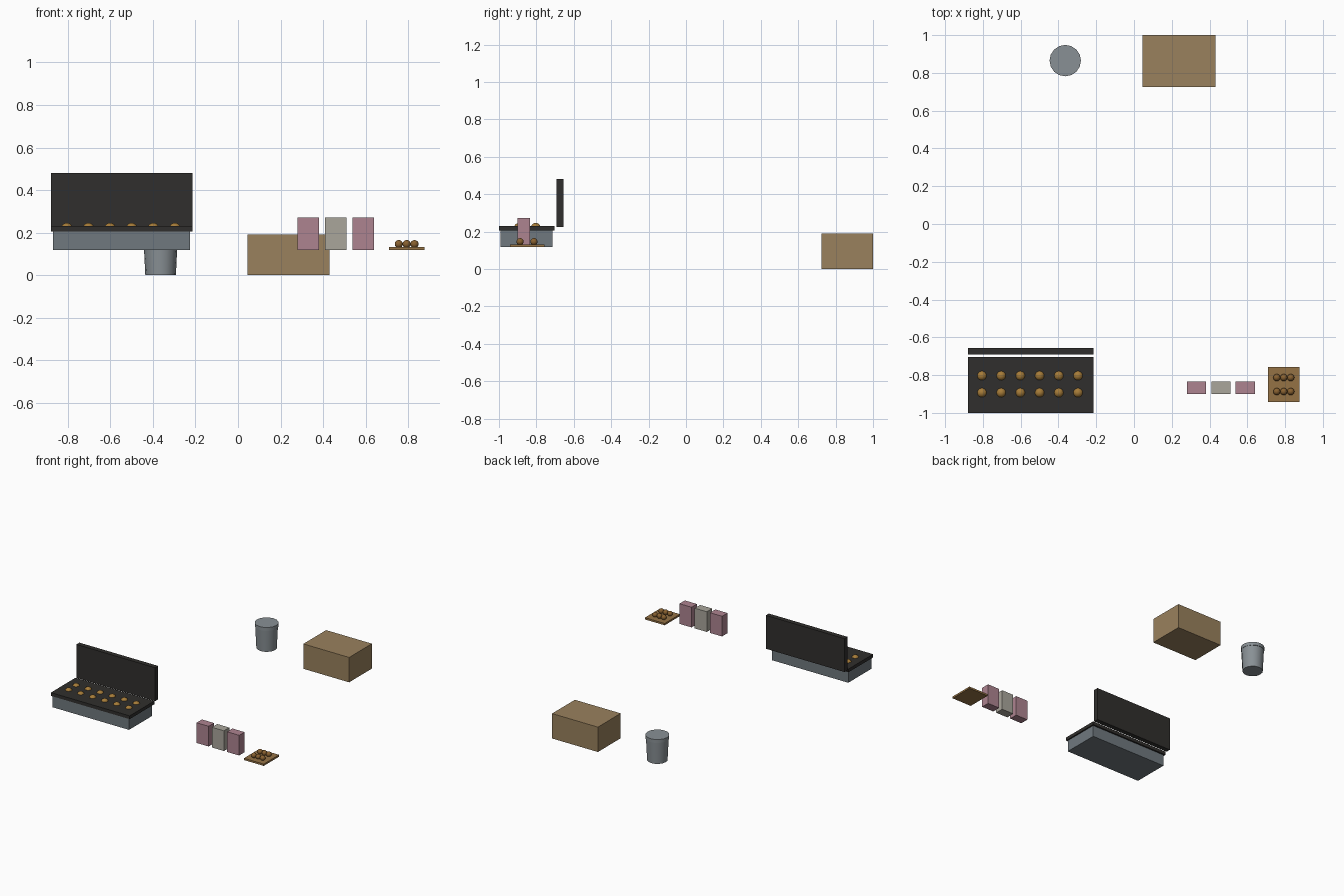
import bpy
from math import radians

if "Cube" in bpy.data.objects:
    bpy.data.objects.remove(bpy.data.objects["Cube"])


def material(name, rgb):
    m = bpy.data.materials.new(name)
    m.diffuse_color = (*rgb, 1)
    m.use_nodes = True
    m.node_tree.nodes["Principled BSDF"].inputs["Base Color"].default_value = m.diffuse_color
    return m


BLACK = material("black_iron", (0.03, 0.028, 0.026))
STEEL = material("steel", (0.16, 0.19, 0.21))
GREY = material("bin_grey", (0.25, 0.28, 0.30))
CARD = material("cardboard", (0.32, 0.22, 0.11))
PINK = material("pink", (0.42, 0.23, 0.28))
CREAM = material("cream", (0.40, 0.38, 0.33))
WOOD = material("wood", (0.30, 0.17, 0.06))
DOUGH = material("dough", (0.38, 0.20, 0.04))
BROWN = material("baked", (0.25, 0.12, 0.03))


def finish(name, mat, smooth=False):
    ob = bpy.context.object
    ob.name = name
    ob.data.materials.append(mat)
    if smooth:
        bpy.ops.object.shade_smooth_by_angle(angle=radians(40))
    return ob


def box(name, x, y, z, mat):
    """Box from (min, max) ranges on each axis."""
    lo_hi = (x, y, z)
    bpy.ops.mesh.primitive_cube_add(size=1, location=[(a + b) / 2 for a, b in lo_hi])
    ob = finish(name, mat)
    for v in ob.data.vertices:
        v.co = [c * (b - a) for c, (a, b) in zip(v.co, lo_hi)]
    return ob


def ball(name, loc, r, mat):
    bpy.ops.mesh.primitive_uv_sphere_add(segments=16, ring_count=10, radius=r, location=loc)
    return finish(name, mat, True)


def frustum(name, xy, z0, z1, r0, r1, mat):
    bpy.ops.mesh.primitive_cone_add(vertices=16, radius1=r0, radius2=r1, depth=z1 - z0,
                                    location=(*xy, (z0 + z1) / 2))
    return finish(name, mat, True)


# Griddle: base, hot plate, open lid
box("griddle_base", (-0.87, -0.225), (-0.993, -0.715), (0.118, 0.205), STEEL)
box("griddle_plate", (-0.88, -0.215), (-1.0, -0.703), (0.205, 0.23), BLACK)
box("griddle_lid", (-0.88, -0.215), (-0.692, -0.656), (0.225, 0.48), BLACK)

# Dough balls sunk in the plate
for row, y in enumerate((-0.893, -0.803)):
    for col in range(6):
        ball(f"dough_ball_{row}_{col}", (-0.805 + col * 0.1017, y, 0.219), 0.027, DOUGH)

# Packs
for i, mat in enumerate((PINK, CREAM, PINK)):
    x = 0.28 + i * 0.129
    box(f"pack_{i}", (x, x + 0.102), (-0.9, -0.835), (0.118, 0.272), mat)

# Serving board with six balls
box("serving_board", (0.71, 0.877), (-0.942, -0.757), (0.118, 0.132), WOOD)
for row, y in enumerate((-0.887, -0.813)):
    for col in range(3):
        ball(f"served_ball_{row}_{col}", (0.756 + col * 0.037, y, 0.146), 0.019, BROWN)

# Bin with lid
frustum("bin_body", (-0.364, 0.865), 0, 0.165, 0.072, 0.08, GREY)
frustum("bin_lid", (-0.364, 0.865), 0.165, 0.191, 0.083, 0.083, GREY)

# Cardboard crate
box("crate", (0.044, 0.431), (0.725, 1.0), (0, 0.19), CARD)
